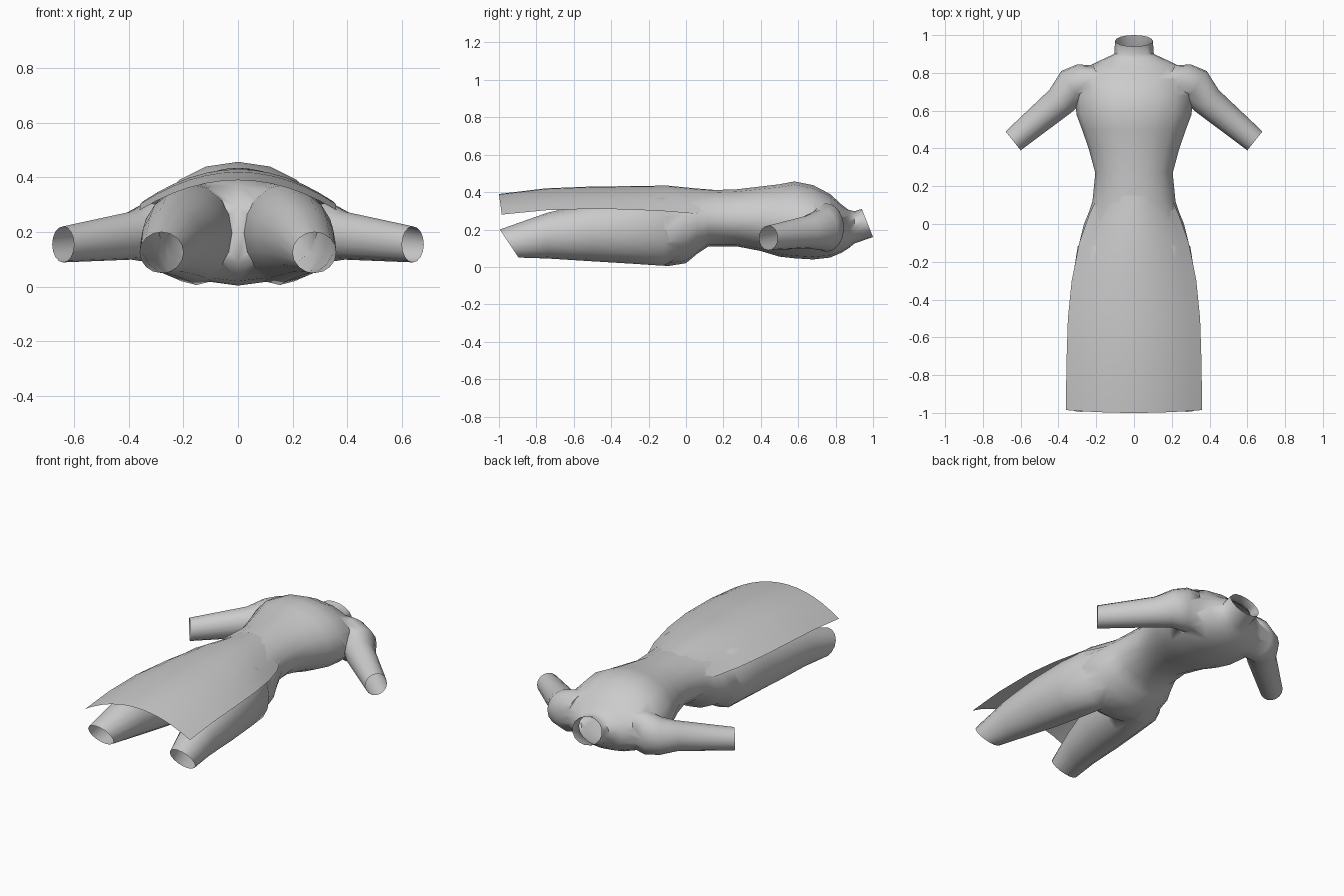
import bpy, bmesh, math
from mathutils import Vector

if "Cube" in bpy.data.objects:
    bpy.data.objects.remove(bpy.data.objects["Cube"])

SIDES = 16
caps = []  # open ends: (centre, normal)


def loft(name, rings):
    """Closed solid through rings given as (centre, u axis, up axis, down axis)."""
    bm = bmesh.new()
    loops = []
    for c, u, up, dn in rings:
        loop = []
        for i in range(SIDES):
            a = 2 * math.pi * i / SIDES
            s = math.sin(a)
            loop.append(bm.verts.new(c + u * math.cos(a) + (up * s if s > 0 else dn * -s)))
        loops.append(loop)
    for a, b in zip(loops, loops[1:]):
        for i in range(SIDES):
            j = (i + 1) % SIDES
            bm.faces.new((a[i], a[j], b[j], b[i]))
    bm.faces.new(loops[0])
    bm.faces.new(loops[-1])
    bmesh.ops.recalc_face_normals(bm, faces=bm.faces)
    return finish(name, bm)


def finish(name, bm):
    me = bpy.data.meshes.new(name)
    bm.to_mesh(me)
    bm.free()
    ob = bpy.data.objects.new(name, me)
    bpy.context.collection.objects.link(ob)
    return ob


def ring(c, u, v):
    v = Vector(v)
    return Vector(c), Vector(u), v, -v


def open_end(r):
    caps.append((r[0], r[1].cross(r[2]).normalized()))


def smooth(ob, angle):
    bpy.ops.object.select_all(action='DESELECT')
    ob.select_set(True)
    bpy.context.view_layer.objects.active = ob
    bpy.ops.object.shade_smooth_by_angle(angle=math.radians(angle))


# torso: y, half width, bottom z, widest z, top z
stations = [(-.29, .17, .09, .19, .29), (-.2, .27, .02, .19, .37), (-.1, .29, .004, .2, .4),
            (0, .265, .02, .21, .405), (.06, .24, .07, .23, .405), (.12, .22, .11, .25, .41),
            (.27, .205, .11, .25, .415), (.4, .24, .085, .25, .43), (.5, .275, .055, .24, .442),
            (.58, .305, .046, .23, .457), (.68, .31, .04, .22, .437), (.77, .3, .05, .21, .39),
            (.83, .25, .075, .205, .335), (.87, .17, .1, .205, .305), (.9, .105, .125, .21, .298)]
rings = [(Vector((0, y, m)), Vector((w, 0, 0)), Vector((0, 0, t - m)), Vector((0, 0, b - m)))
         for y, w, b, m, t in stations]
# slanted neck opening
rings.append(ring((0, .97, .235), (.1, 0, 0), (0, -.03, .075)))
open_end(rings[-1])
body = loft("body", rings)

parts = []
for s, side in ((1, "right"), (-1, "left")):
    # arm, lying diagonally away from the shoulder
    arm = [ring((s * x, y, z), (s * ux, uy, 0), (0, 0, h)) for x, y, z, ux, uy, h in (
        (.17, .76, .22, .05, .08, .12), (.25, .75, .21, .05, .095, .13),
        (.33, .725, .2, .055, .085, .11), (.39, .65, .187, .058, .06, .088),
        (.64, .44, .155, .04, .05, .066))]
    open_end(arm[-1])
    parts.append(loft(side + "_arm", arm))
    # leg, with a slanted open end
    leg = [ring((s * x, y, (b + t) / 2), (u, 0, 0), (0, 0, (t - b) / 2)) for x, y, u, b, t in (
        (.12, 0, .1, .07, .34), (.152, -.12, .146, .006, .385), (.175, -.3, .152, .018, .375),
        (.203, -.5, .145, .03, .345), (.243, -.74, .113, .045, .29))]
    leg.append(ring((s * .28, -.945, .125), (.08, 0, 0), (0, -.05, .075)))
    open_end(leg[-1])
    parts.append(loft(side + "_leg", leg))

# fuse the limbs into the body
for p in parts:
    mod = body.modifiers.new("union", 'BOOLEAN')
    mod.operation, mod.solver, mod.object = 'UNION', 'EXACT', p
dg = bpy.context.evaluated_depsgraph_get()
fused = bpy.data.meshes.new_from_object(body.evaluated_get(dg))
body.modifiers.clear()
body.data = fused
for p in parts:
    bpy.data.objects.remove(p)

# open the neck, sleeves and leg ends
bm = bmesh.new()
bm.from_mesh(fused)
doomed = [f for f in bm.faces if any(
    (f.calc_center_median() - c).length < .12 and
    all(abs((v.co - c).dot(n)) < 1e-4 for v in f.verts) for c, n in caps)]
bmesh.ops.delete(bm, geom=doomed, context='FACES')
bm.to_mesh(fused)
bm.free()
smooth(body, 60)

# front skirt panel: y, half width, edge z, centre z
bm = bmesh.new()
rows = []
for y, w, e, c in ((.15, .19, .32, .412), (.05, .237, .285, .42), (-.1, .29, .297, .435),
                   (-.3, .33, .307, .432), (-.5, .35, .311, .43), (-.75, .358, .303, .42),
                   (-1, .36, .28, .39)):
    row = []
    for i in range(13):
        t = i / 6 - 1
        lift = .015 * t * t if y == -1 else 0
        row.append(bm.verts.new((w * t, y + lift, e + (c - e) * (1 - t * t))))
    rows.append(row)
for a, b in zip(rows, rows[1:]):
    for i in range(12):
        bm.faces.new((a[i], b[i], b[i + 1], a[i + 1]))
smooth(finish("skirt_panel", bm), 60)
